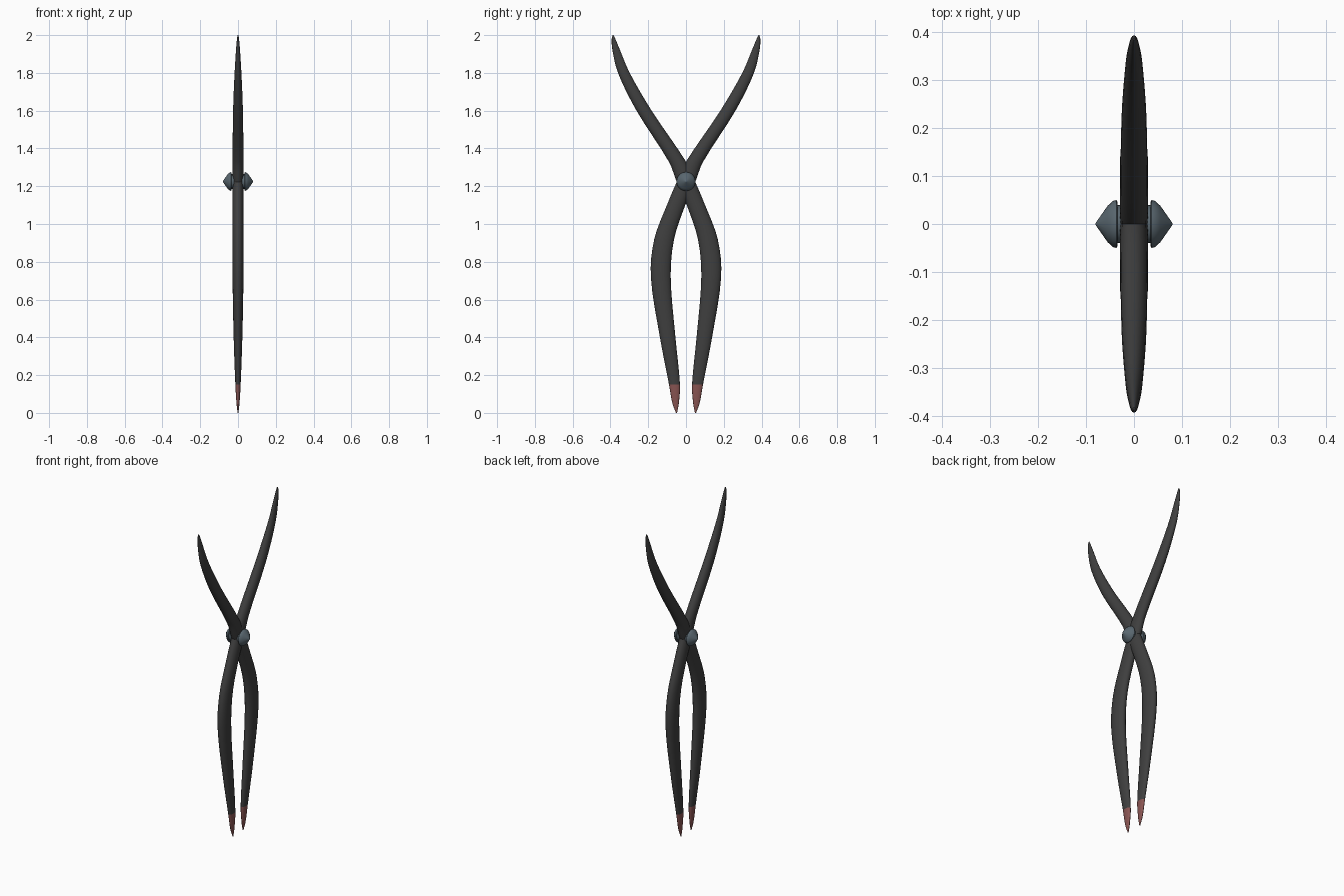
import bpy, bmesh, math
from mathutils import Vector

if "Cube" in bpy.data.objects:
    bpy.data.objects.remove(bpy.data.objects["Cube"], do_unlink=True)


def material(name, rgb):
    m = bpy.data.materials.new(name)
    m.use_nodes = True
    m.diffuse_color = (*rgb, 1)
    m.node_tree.nodes["Principled BSDF"].inputs["Base Color"].default_value = (*rgb, 1)
    return m


iron = material("dark iron", (0.05, 0.05, 0.05))
red = material("dull red tip", (0.25, 0.09, 0.085))
steel = material("blue grey steel", (0.1, 0.135, 0.16))


def finish(name, bm, mats, angle):
    bmesh.ops.recalc_face_normals(bm, faces=bm.faces)
    me = bpy.data.meshes.new(name)
    bm.to_mesh(me)
    bm.free()
    ob = bpy.data.objects.new(name, me)
    bpy.context.collection.objects.link(ob)
    for m in mats:
        me.materials.append(m)
    bpy.ops.object.select_all(action='DESELECT')
    ob.select_set(True)
    bpy.context.view_layer.objects.active = ob
    bpy.ops.object.shade_smooth_by_angle(angle=math.radians(angle))
    return ob


def loft(bm, rings):
    loops = [[bm.verts.new(p) for p in r] for r in rings]
    for a, b in zip(loops, loops[1:]):
        for i in range(len(a)):
            j = (i + 1) % len(a)
            bm.faces.new((a[i], a[j], b[j], b[i]))
    bm.faces.new(loops[0])
    bm.faces.new(loops[-1])


# Arm stations: height, inner edge, outer edge, half thickness
TIP = 0.15
STATIONS = [Vector(s) for s in (
    (0, .047, .053, .002), (.05, .038, .072, .008), (TIP, .032, .09, .014),
    (.4, .056, .138, .023), (.72, .081, .186, .029), (.92, .063, .168, .029),
    (1.11, 0, .097, .029), (1.225, -.05, .048, .029), (1.33, -.091, 0, .029),
    (1.6, -.262, -.182, .026), (1.8, -.36, -.298, .018),
    (1.93, -.391, -.353, .01), (1.985, -.393, -.376, .005), (2, -.388, -.383, .002))]


def smooth(points, steps=4):
    # Spline through the stations, with slopes taken against height
    def slope(i):
        a, b = points[max(i - 1, 0)], points[min(i + 1, len(points) - 1)]
        return (b - a) / (b[0] - a[0])
    out = []
    for i in range(len(points) - 1):
        p, q = points[i], points[i + 1]
        h = q[0] - p[0]
        for k in range(steps):
            t = k / steps
            out.append(p * (2*t**3 - 3*t**2 + 1) + q * (3*t**2 - 2*t**3)
                       + slope(i) * h * (t**3 - 2*t**2 + t)
                       + slope(i + 1) * h * (t**3 - t**2))
    return out + [points[-1]]


def arm(name, side, sides=20):
    bm = bmesh.new()
    rings = []
    for z, inner, outer, hx in smooth(STATIONS):
        cy, hy = (inner + outer) / 2, abs(outer - inner) / 2
        rings.append([(hx * math.cos(a), side * (cy + hy * math.sin(a)), z)
                      for a in (math.tau * i / sides for i in range(sides))])
    loft(bm, rings)
    for f in bm.faces:
        f.material_index = int(f.calc_center_median().z < TIP)
    finish(name, bm, (iron, red), 50)


arm("arm_back", 1)
arm("arm_front", -1)

# Pivot rivet heads: distance from centre, radius
HEAD = ((.02, .038), (.034, .04), (.034, .046), (.037, .05),
        (.044, .048), (.055, .038), (.078, .005), (.08, .002))
for name, side in (("rivet_left", 1), ("rivet_right", -1)):
    bm = bmesh.new()
    loft(bm, [[(side * x, r * math.cos(a), 1.225 + r * math.sin(a))
               for a in (math.tau * i / 24 for i in range(24))] for x, r in HEAD])
    finish(name, bm, (steel,), 30)
